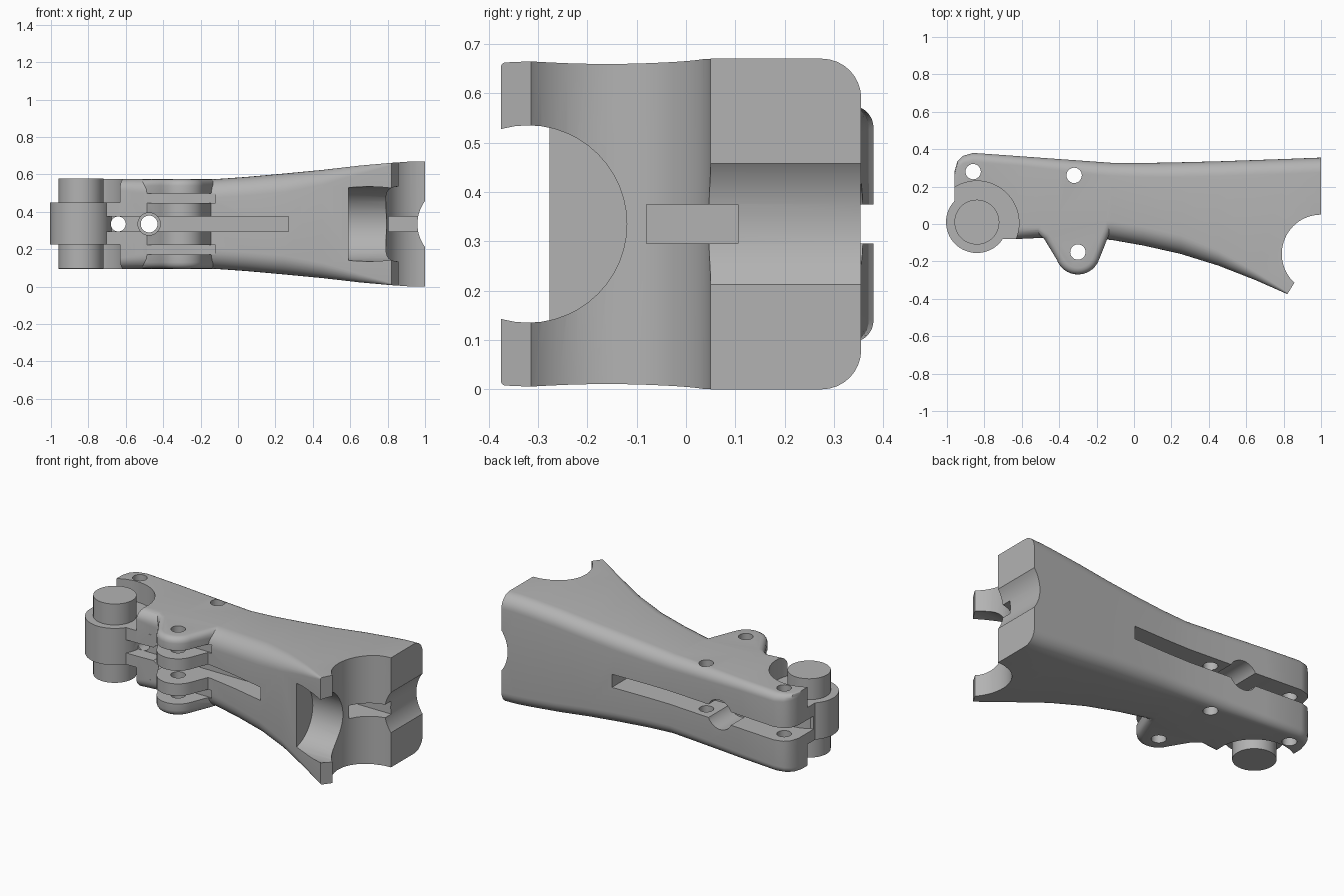
import bpy, bmesh, math
from mathutils import Matrix, Vector

cube = bpy.data.objects.get("Cube")
if cube:
    bpy.data.objects.remove(cube, do_unlink=True)

MID = 0.335  # height of the symmetry plane

grey = bpy.data.materials.new("plain grey")
grey.use_nodes = True
grey.diffuse_color = (0.45, 0.45, 0.45, 1)
grey.node_tree.nodes["Principled BSDF"].inputs["Base Color"].default_value = (0.45, 0.45, 0.45, 1)


def add(name, bm):
    bmesh.ops.recalc_face_normals(bm, faces=bm.faces[:])
    mesh = bpy.data.meshes.new(name)
    bm.to_mesh(mesh)
    bm.free()
    mesh.materials.append(grey)
    ob = bpy.data.objects.new(name, mesh)
    bpy.context.collection.objects.link(ob)
    return ob


def box(name, x, y, z):
    bm = bmesh.new()
    bmesh.ops.create_cube(bm, size=1)
    for v in bm.verts:
        v.co = Vector([(a + b) / 2 + c * (b - a) for (a, b), c in zip((x, y, z), v.co)])
    return add(name, bm)


def cylinder(name, r, start, end, sides=48):
    a, b = Vector(start), Vector(end)
    turn = (b - a).to_track_quat('Z', 'Y').to_matrix().to_4x4()
    bm = bmesh.new()
    bmesh.ops.create_cone(bm, cap_ends=True, segments=sides, radius1=r, radius2=r,
                          depth=(b - a).length, matrix=Matrix.Translation((a + b) / 2) @ turn)
    return add(name, bm)


def prism(name, points, z0, z1, bevel=0):
    bm = bmesh.new()
    face = bm.faces.new([bm.verts.new((x, y, z0)) for x, y in points])
    top = bmesh.ops.extrude_face_region(bm, geom=[face])["geom"]
    bmesh.ops.translate(bm, vec=(0, 0, z1 - z0), verts=[g for g in top if isinstance(g, bmesh.types.BMVert)])
    if bevel:
        rim = [e for e in bm.edges if abs(e.verts[0].co.z - e.verts[1].co.z) < 1e-5]
        bmesh.ops.bevel(bm, geom=rim, offset=bevel, segments=4, profile=0.5, affect='EDGES')
    return add(name, bm)


def combine(target, tool, mode='DIFFERENCE'):
    mod = target.modifiers.new("combine", 'BOOLEAN')
    mod.operation, mod.solver, mod.object = mode, 'EXACT', tool
    bpy.context.view_layer.objects.active = target
    bpy.ops.object.modifier_apply(modifier=mod.name)
    bpy.data.objects.remove(tool, do_unlink=True)


def section(x, front, back, half, rf, rb, steps=8):
    """Rounded rectangle across the body, with its own radius front and back."""
    pts = []
    for k, (sy, sz, r) in enumerate(((1, 1, rb), (-1, 1, rf), (-1, -1, rf), (1, -1, rb))):
        cy = back - r if sy > 0 else front + r
        for i in range(steps + 1):
            a = math.pi / 2 * (k + i / steps)
            pts.append((x, cy + r * math.cos(a), MID + sz * (half - r) + r * math.sin(a)))
    return pts


# Lofted body: x, front y, back y, half height, front radius, back radius
SECTIONS = [
    (-0.96, -0.08, 0.28, 0.24, 0.04, 0.03), (-0.945, -0.08, 0.333, 0.24, 0.04, 0.035),
    (-0.915, -0.08, 0.364, 0.24, 0.04, 0.04), (-0.86, -0.08, 0.38, 0.24, 0.04, 0.045),
    (-0.62, -0.08, 0.363, 0.24, 0.06, 0.05), (-0.40, -0.07, 0.347, 0.24, 0.08, 0.06),
    (-0.12, -0.085, 0.327, 0.24, 0.10, 0.07), (0.05, -0.115, 0.326, 0.252, 0.10, 0.075),
    (0.25, -0.16, 0.33, 0.27, 0.10, 0.08), (0.45, -0.222, 0.335, 0.289, 0.08, 0.08),
    (0.65, -0.3, 0.342, 0.312, 0.045, 0.08), (0.82, -0.375, 0.348, 0.327, 0.01, 0.08),
    (0.92, -0.41, 0.352, 0.334, 0.01, 0.08), (1.0, -0.42, 0.355, 0.335, 0.01, 0.08)]
bm = bmesh.new()
rings = [[bm.verts.new(p) for p in section(*s)] for s in SECTIONS]
for a, b in zip(rings, rings[1:]):
    for i in range(len(a)):
        j = (i + 1) % len(a)
        bm.faces.new((a[i], a[j], b[j], b[i]))
bm.faces.new(rings[0])
bm.faces.new(rings[-1])
body = add("finger_link_body", bm)

# Lever boss on the front: rounded nose with flared sides
nose = [(-0.3 + 0.12 * math.cos(t), -0.15 + 0.12 * math.sin(t))
        for t in (math.radians(200 + 140 * i / 14) for i in range(15))]
boss = prism("lever_boss", [(-0.11, 0.1), (-0.53, 0.1), (-0.53, -0.04), (-0.48, -0.08)] + nose
             + [(-0.135, -0.06), (-0.11, 0.01)], MID - 0.24, MID + 0.24, 0.035)
combine(body, boss, 'UNION')

# Gaps that split the boss into plates, mirrored about the middle
for s in (-1, 1):
    z = sorted((MID + s * 0.113, MID + s * 0.163))
    combine(body, box("plate_gap", (-0.55, -0.12), (-0.4, -0.075), z))

# Clearance around the hinge pin above and below the knuckle
for z0, z1 in ((0, 0.225), (0.45, 0.7)):
    combine(body, cylinder("hinge_clearance", 0.225, (-0.84, 0.005, z0), (-0.84, 0.005, z1), 64))

# Lengthwise slots at the front and back with a wall between
SLOT = (MID - 0.04, MID + 0.04)
combine(body, box("front_slot", (-0.72, 0.27), (-0.5, 0.0), SLOT))
combine(body, box("back_slot", (-1.1, 0.27), (0.14, 0.5), SLOT))

# Large round socket, sloped tip, pocket, end groove and inner slot at the wide end
combine(body, cylinder("socket", 0.21, (1.0, -0.16, -0.1), (1.0, -0.16, 0.8), 64))
combine(body, prism("tip_cut", [(0.807, -0.396), (0.862, -0.307), (1.0, -0.16), (1.1, -0.16),
                                (1.1, -0.5), (0.807, -0.5)], -0.1, 0.8))
combine(body, cylinder("pocket", 0.2, (0.59, -0.32, MID), (1.2, -0.32, MID)))
combine(body, cylinder("end_groove", 0.2076, (1.167, -0.5, MID), (1.167, 0.5, MID), 64))
combine(body, box("inner_slot", (0.7, 0.97), (-0.08, 0.105), SLOT))

# Hinge knuckle and pin
combine(body, cylinder("knuckle", 0.165, (-0.84, 0.01, 0.225), (-0.84, 0.01, 0.45), 64), 'UNION')
combine(body, cylinder("pin", 0.12, (-0.84, 0.01, 0.096), (-0.84, 0.01, 0.578)), 'UNION')

# Pin holes running upright
for x, y in ((-0.86, 0.28), (-0.32, 0.26), (-0.3, -0.15)):
    combine(body, cylinder("pin_hole", 0.041, (x, y, -0.1), (x, y, 0.8), 32))

# Tendon holes running front to back, one of them stepped
for x, r, y0, y1 in ((-0.64, 0.04, -0.5, 0.5), (-0.475, 0.045, -0.5, 0.5),
                     (-0.475, 0.06, -0.5, 0.03), (-0.475, 0.09, 0.15, 0.5)):
    combine(body, cylinder("tendon_hole", r, (x, y0, MID), (x, y1, MID), 32))

bpy.ops.object.select_all(action='DESELECT')
body.select_set(True)
bpy.context.view_layer.objects.active = body
bpy.ops.object.shade_smooth_by_angle(angle=math.radians(30))
